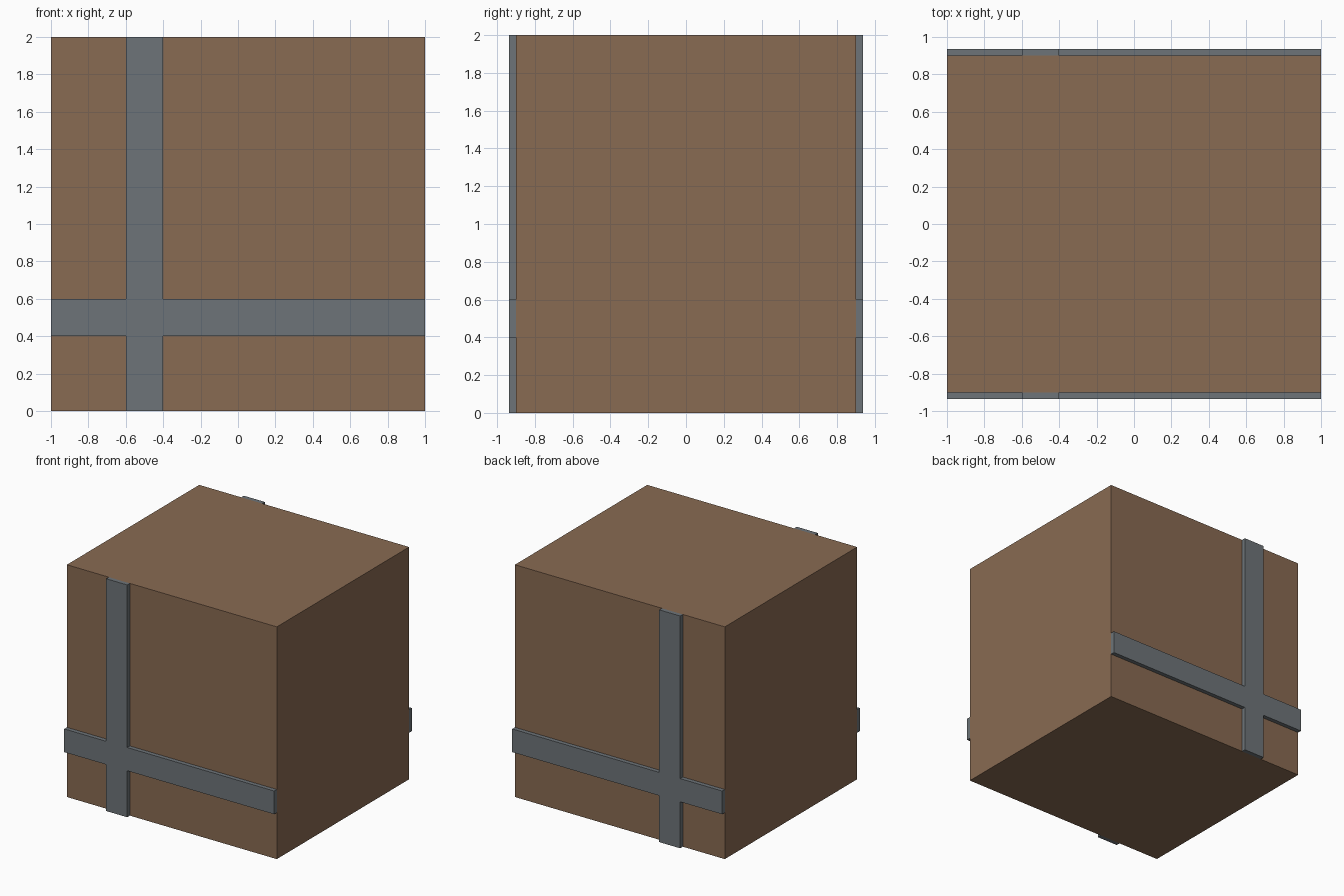
import bpy, bmesh

if "Cube" in bpy.data.objects:
    bpy.data.objects.remove(bpy.data.objects["Cube"])

W, D, H = 1.0, 0.9, 2.0   # half width, half depth, height
T = 0.036                 # strap thickness


def material(name, rgb):
    m = bpy.data.materials.new(name)
    m.diffuse_color = (*rgb, 1)
    m.use_nodes = True
    m.node_tree.nodes["Principled BSDF"].inputs["Base Color"].default_value = m.diffuse_color
    return m


def add_object(name, bm, mat):
    bmesh.ops.recalc_face_normals(bm, faces=bm.faces)
    me = bpy.data.meshes.new(name)
    bm.to_mesh(me)
    bm.free()
    me.materials.append(mat)
    ob = bpy.data.objects.new(name, me)
    bpy.context.collection.objects.link(ob)
    return ob


def extrude_profile(pts, y0, y1):
    """Extrude an (x, z) outline along y."""
    bm = bmesh.new()
    face = bm.faces.new([bm.verts.new((x, y0, z)) for x, z in pts])
    res = bmesh.ops.extrude_face_region(bm, geom=[face], use_keep_orig=True)
    verts = [g for g in res["geom"] if isinstance(g, bmesh.types.BMVert)]
    bmesh.ops.translate(bm, verts=verts, vec=(0, y1 - y0, 0))
    return bm


brown = material("wood_brown", (0.25, 0.145, 0.085))
grey = material("metal_grey", (0.155, 0.175, 0.19))

# Crate body
add_object("crate_body",
           extrude_profile([(-W, 0), (W, 0), (W, H), (-W, H)], -D, D), brown)

# Crossed straps on the front, mirrored to the back
x0, x1, z0, z1 = -0.6, -0.4, 0.4, 0.6
cross = [(x0, 0), (x1, 0), (x1, z0), (W, z0), (W, z1), (x1, z1),
         (x1, H), (x0, H), (x0, z1), (-W, z1), (-W, z0), (x0, z0)]
straps = add_object("crossed_straps", extrude_profile(cross, -D - T, -D), grey)
mirror = straps.modifiers.new("mirror_to_back", "MIRROR")
mirror.use_axis = (False, True, False)
